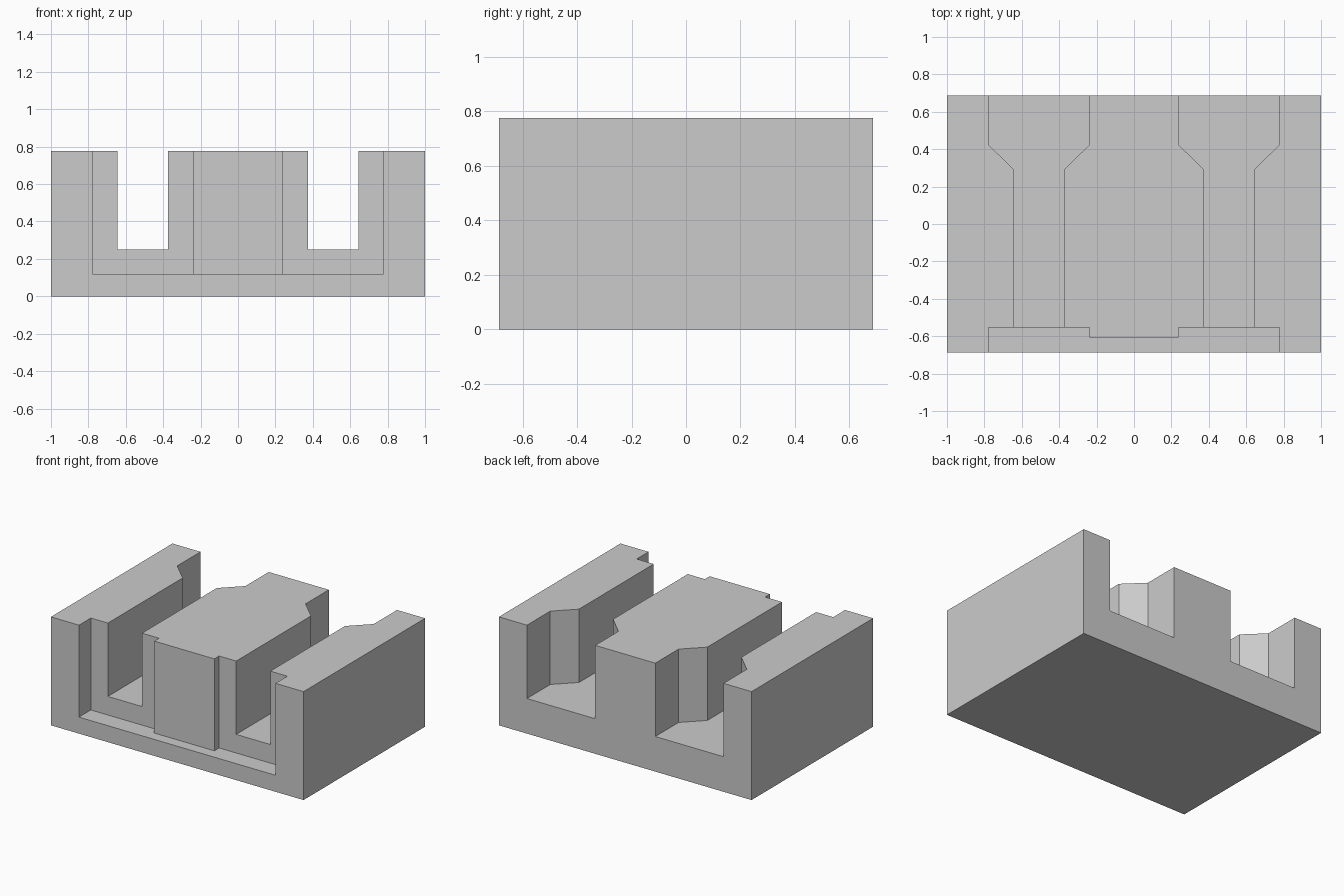
import bpy
import bmesh

W, D, H = 1.0, 0.687, 0.776        # half width, half depth, height
SLOT_FLOOR, RECESS_FLOOR = 0.251, 0.118
OVER = 0.2                         # how far cutters overshoot the block

cube = bpy.data.objects.get("Cube")
if cube:
    bpy.data.objects.remove(cube, do_unlink=True)

grey = bpy.data.materials.new("plain grey")
grey.use_nodes = True
grey.diffuse_color = (0.6, 0.6, 0.6, 1)
grey.node_tree.nodes["Principled BSDF"].inputs["Base Color"].default_value = (0.6, 0.6, 0.6, 1)


def prism(name, outline, z0, z1):
    """Extrude a plan outline between two heights."""
    bm = bmesh.new()
    base = bm.faces.new([bm.verts.new((x, y, z0)) for x, y in outline])
    top = bmesh.ops.extrude_face_region(bm, geom=[base])["geom"]
    verts = [v for v in top if isinstance(v, bmesh.types.BMVert)]
    bmesh.ops.translate(bm, vec=(0, 0, z1 - z0), verts=verts)
    bmesh.ops.recalc_face_normals(bm, faces=bm.faces)
    mesh = bpy.data.meshes.new(name)
    bm.to_mesh(mesh)
    bm.free()
    mesh.materials.append(grey)
    obj = bpy.data.objects.new(name, mesh)
    bpy.context.collection.objects.link(obj)
    return obj


def mirrored(half):
    """Close a right-hand half outline across x = 0."""
    return half + [(-x, y) for x, y in reversed(half)]


# Solid block
block = prism("slotted_block", mirrored([(W, -D), (W, D)]), 0, H)

# Front recess with a shallower step in front of the centre pillar
recess = prism("recess_cutter",
               mirrored([(0.778, -D - OVER), (0.778, -0.553),
                         (0.238, -0.553), (0.238, -0.607)]),
               RECESS_FLOOR, H + OVER)

# Two through slots that flare towards the back
inner, outer, flare = 0.373, 0.643, 0.135
slot = [(inner, -0.58), (outer, -0.58), (outer, 0.292),
        (outer + flare, 0.424), (outer + flare, D + OVER),
        (inner - flare, D + OVER), (inner - flare, 0.424), (inner, 0.292)]
cutters = [recess]
for side, sign in (("left", 1), ("right", -1)):
    cutters.append(prism(side + "_slot_cutter",
                         [(sign * x, y) for x, y in slot],
                         SLOT_FLOOR, H + OVER))

# Carve the block, then drop the cutters
for cutter in cutters:
    cutter.hide_render = True
    mod = block.modifiers.new(cutter.name, "BOOLEAN")
    mod.operation = "DIFFERENCE"
    mod.solver = "EXACT"
    mod.object = cutter
graph = bpy.context.evaluated_depsgraph_get()
carved = bpy.data.meshes.new_from_object(block.evaluated_get(graph))
block.modifiers.clear()
block.data = carved
for cutter in cutters:
    bpy.data.objects.remove(cutter, do_unlink=True)
